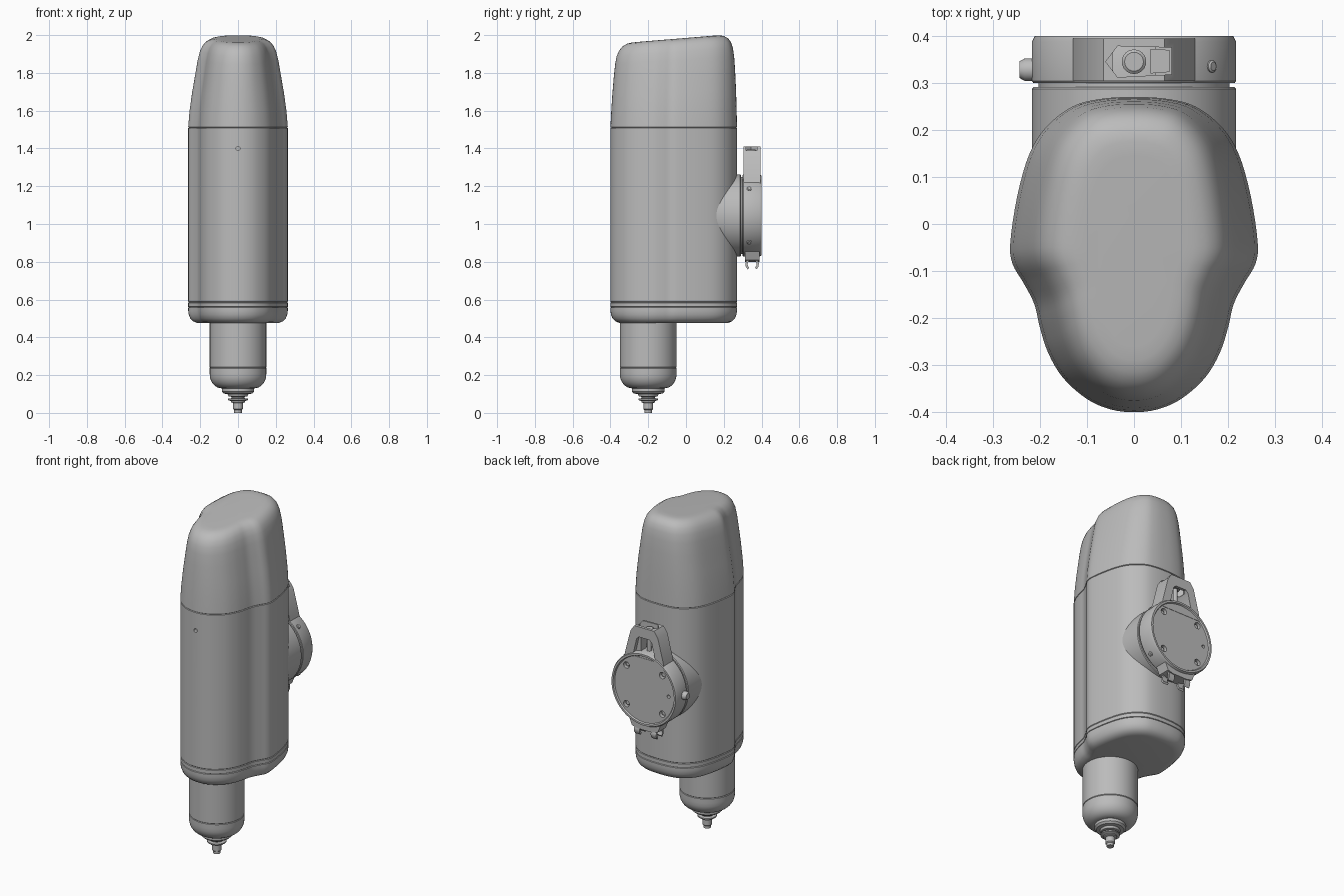
import bpy, bmesh, math
from mathutils import Vector

if "Cube" in bpy.data.objects:
    bpy.data.objects.remove(bpy.data.objects["Cube"])

grey = bpy.data.materials.new("plain grey")
grey.use_nodes = True
COLOUR = (0.5, 0.5, 0.5, 1)
grey.diffuse_color = COLOUR
grey.node_tree.nodes["Principled BSDF"].inputs["Base Color"].default_value = COLOUR

UP = Vector((0, 0, 1))
BACK = Vector((0, 1, 0))
RIGHT = Vector((-1, 0, 0))


def shade(obj, angle):
    bpy.ops.object.select_all(action='DESELECT')
    obj.select_set(True)
    bpy.context.view_layer.objects.active = obj
    bpy.ops.object.shade_smooth_by_angle(angle=math.radians(angle))


def loft(name, rings, angle=35):
    """Skin a list of closed rings and cap both ends."""
    bm = bmesh.new()
    loops = [[bm.verts.new(p) for p in ring] for ring in rings]
    n = len(loops[0])
    for a, b in zip(loops, loops[1:]):
        for i in range(n):
            j = (i + 1) % n
            bm.faces.new((a[i], a[j], b[j], b[i]))
    bm.faces.new(loops[0][::-1])
    bm.faces.new(loops[-1])
    bmesh.ops.recalc_face_normals(bm, faces=bm.faces)
    mesh = bpy.data.meshes.new(name)
    bm.to_mesh(mesh)
    bm.free()
    mesh.materials.append(grey)
    obj = bpy.data.objects.new(name, mesh)
    bpy.context.collection.objects.link(obj)
    shade(obj, angle)
    return obj


def turned(name, profile, centre, axis=UP, sides=64):
    """Lathe (radius, distance) pairs about an axis through centre."""
    rot = UP.rotation_difference(axis)
    turns = [2 * math.pi * i / sides for i in range(sides)]
    return loft(name, [[Vector(centre) + rot @ Vector((r * math.cos(t), r * math.sin(t), d))
                        for t in turns] for r, d in profile])


def prism(name, shape, place, lo, hi):
    """Extrude a 2D shape; place maps (u, v, depth) to a point."""
    return loft(name, [[place(u, v, d) for u, v in shape] for d in (lo, hi)])


def cut(target, cutter):
    cutter.hide_render = True
    mod = target.modifiers.new("cut", 'BOOLEAN')
    mod.operation = 'DIFFERENCE'
    mod.solver = 'EXACT'
    mod.object = cutter
    bpy.context.view_layer.objects.active = target
    bpy.ops.object.modifier_apply(modifier=mod.name)
    bpy.data.objects.remove(cutter)
    shade(target, 35)


# Housing cross-section: wide rear with a narrower rounded front lobe
half = [(0, .27), (.07, .266), (.13, .25), (.185, .208), (.222, .15), (.248, .06), (.263, -.04),
        (.258, -.085), (.235, -.125), (.212, -.17), (.2, -.22), (.182, -.275),
        (.15, -.328), (.1, -.372), (.05, -.394), (0, -.4)]
knots = [Vector(p) for p in half] + [Vector((-x, y)) for x, y in half[-2:0:-1]]
outline = []
for i, p1 in enumerate(knots):
    p0, p2, p3 = knots[i - 1], knots[(i + 1) % len(knots)], knots[(i + 2) % len(knots)]
    for t in (0, .25, .5, .75):
        outline.append(.5 * (2 * p1 + (p2 - p0) * t + (2 * p0 - 5 * p1 + 4 * p2 - p3) * t * t
                             + (3 * p1 - p0 - 3 * p2 + p3) * t ** 3))


def section(z, half_width, front, back, slope=0):
    ring = []
    for p in outline:
        y = front + (p.y + .4) / .67 * (back - front)
        ring.append((p.x * half_width / .263, y, z + slope * y))
    return ring


def inset_section(z, d):
    return section(z, .263 - d, -.4 + d, .27 - d)


# Lower shell, trim band and main shell, with fine seams between them
loft("base_shell", [inset_section(z, d) for z, d in
     ((.475, .06), (.477, .045), (.485, .026), (.5, .011), (.52, .003), (.54, 0), (.557, 0), (.56, .005))])
loft("trim_band", [inset_section(z, d) for z, d in
     ((.559, .005), (.562, 0), (.583, 0), (.586, .004))])
housing = loft("main_housing", [inset_section(z, d) for z, d in
     ((.585, .004), (.589, 0), (1.507, 0), (1.51, .005))])
cut(housing, turned("pilot_cutter", [(.011, 0), (.011, .05)], (0, -.42, 1.4), BACK, 20))

# Tapered top cover with its crown sloping down to the front
cover = [(1.509, .258, -.395, .265), (1.513, .263, -.4, .27), (1.6, .256, -.396, .268),
         (1.7, .242, -.39, .265), (1.8, .225, -.382, .26), (1.87, .213, -.375, .255),
         (1.915, .202, -.367, .248), (1.945, .189, -.354, .238), (1.966, .172, -.337, .222),
         (1.979, .15, -.315, .2), (1.984, .125, -.29, .175), (1.985, .1, -.26, .145)]
loft("top_cover", [section(z, w, f, b, .083 * max(0, (z - 1.513) / .472))
                   for z, w, f, b in cover], 50)

# Spindle sleeve and rounded nose
turned("spindle_sleeve", [(.15, .5), (.15, .242), (.146, .238)], (0, -.2, 0))
nose = [(.146, .24), (.15, .236), (.15, .21)]
nose += [(.085 + .065 * math.cos(t), .205 - .075 * math.sin(t))
         for t in (math.pi / 16 * i for i in range(1, 9))]
turned("spindle_nose", nose, (0, -.2, 0))
turned("nose_collar", [(.078, .135), (.085, .128), (.085, .112), (.075, .102),
                       (.055, .1), (.05, .088), (.035, .085)], (0, -.2, 0))
turned("nozzle_washer", [(.035, .09), (.035, .078), (.052, .075), (.052, .068),
                         (.036, .062), (.036, .056), (.026, .052)], (0, -.2, 0))
turned("nozzle_tip", [(.026, .06), (.026, .02), (.02, .015), (.02, 0)], (0, -.2, 0), sides=24)

# Round mount on the back
MZ = 1.045
turned("mount_boss", [(.217, .1), (.217, .287), (.213, .291), (.203, .291), (.203, .31)],
       (0, 0, MZ), BACK, 96)
clamp = turned("mount_clamp", [(.2, .3), (.214, .3), (.217, .304), (.217, .388), (.211, .4),
                               (.2, .4), (.195, .392), (.19, .392)], (0, 0, MZ), BACK, 96)
for sx in (-1, 1):
    for sz in (-1, 1):
        spot = (.118 * sx, 0, MZ + .115 * sz)
        cut(clamp, turned("hole_cutter", [(.019, .37), (.019, .42)], spot, BACK, 24))
        turned("mount_screw", [(.012, .365), (.012, .38)], spot, BACK, 6)
cut(clamp, turned("pin_cutter", [(.01, .37), (.01, .42)], (-.16, 0, MZ), BACK, 16))

# Radial set screws on the left edge, side knob on the right edge
for side in (-1, 1):
    direction = Vector((.165, 0, .142 * side)).normalized()
    turned("set_screw", [(.013, .2), (.013, .22), (.009, .223)],
           (0, .335, MZ), direction, 20)
turned("side_knob", [(.024, .2), (.024, .232), (.018, .243)], (0, .328, MZ), RIGHT, 24)


# Latch frame above the mount, with an open window and a top pocket
def upright(u, v, d):
    return (u, d, v)


def level(u, v, d):
    return (u, v, d)


frame = [(-.135, 1.19), (-.125, 1.24), (-.09, 1.375), (-.065, 1.41),
         (.065, 1.41), (.09, 1.375), (.125, 1.24), (.135, 1.19)]
latch = prism("latch_frame", frame, upright, .304, .394)
window = [(-.075, 1.23), (-.05, 1.335), (-.035, 1.35), (.035, 1.35), (.05, 1.335), (.075, 1.23)]
cut(latch, prism("window_cutter", window, upright, .29, .41))
pocket = [(-.06, .345), (-.035, .312), (.08, .318), (.08, .375), (-.035, .378)]
cut(latch, prism("pocket_cutter", pocket, level, 1.34, 1.45))
turned("latch_bolt", [(.014, 1.25), (.014, 1.36), (.026, 1.36), (.026, 1.39), (.02, 1.395)],
       (0, .345, 0), sides=24)
prism("latch_block", [(.035, .32), (.075, .323), (.075, .37), (.035, .372)], level, 1.25, 1.375)

# Lower tab with two open hooks
tab = [(-.11, .87), (.11, .87), (.085, .81), (.05, .8), (-.05, .8), (-.085, .81)]
prism("lower_tab", tab, upright, .312, .388)
steps = [math.radians(-50 + 28 * i) for i in range(11)]
hook = [(.35 + r * math.cos(t), .787 + r * math.sin(t))
        for r, arc in ((.036, steps), (.024, steps[::-1])) for t in arc]
for x in (-.055, .055):
    prism("lower_hook", hook, lambda u, v, d: (d, u, v), x - .018, x + .018)
